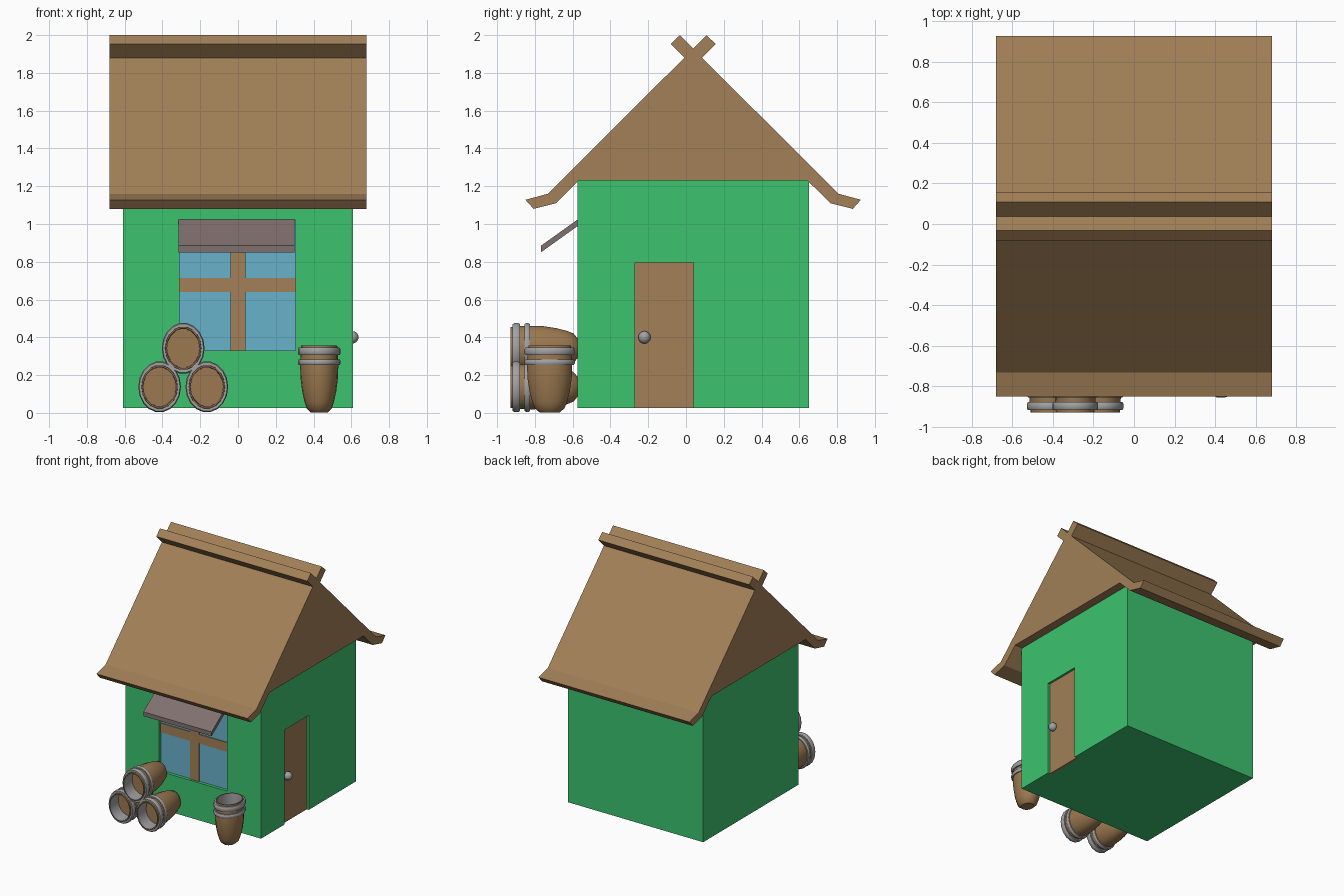
import bpy, bmesh, math
from mathutils import Matrix, Vector

if "Cube" in bpy.data.objects:
    bpy.data.objects.remove(bpy.data.objects["Cube"])


def material(name, r, g, b):
    m = bpy.data.materials.new(name)
    m.use_nodes = True
    m.diffuse_color = (r, g, b, 1)
    m.node_tree.nodes["Principled BSDF"].inputs["Base Color"].default_value = (r, g, b, 1)
    return m


GREEN = material("wall green", 0.045, 0.55, 0.156)
TAN = material("timber tan", 0.36, 0.215, 0.095)
GLASS = material("window blue", 0.141, 0.445, 0.597)
SLATE = material("awning grey brown", 0.215, 0.165, 0.16)
WOOD = material("barrel brown", 0.33, 0.19, 0.08)
METAL = material("metal grey", 0.36, 0.36, 0.37)


def finish(name, bm, *mats):
    bmesh.ops.recalc_face_normals(bm, faces=bm.faces)
    mesh = bpy.data.meshes.new(name)
    bm.to_mesh(mesh)
    bm.free()
    for m in mats:
        mesh.materials.append(m)
    ob = bpy.data.objects.new(name, mesh)
    bpy.context.collection.objects.link(ob)
    return ob


def box(name, lo, hi, mat):
    lo, hi = Vector(lo), Vector(hi)
    bm = bmesh.new()
    bmesh.ops.create_cube(bm, size=1, matrix=Matrix.Translation((lo + hi) / 2)
                          @ Matrix.Diagonal((*(hi - lo), 1)))
    return finish(name, bm, mat)


def prism(name, outline, x0, x1, mat):
    """Extrude a (y, z) outline along x."""
    bm = bmesh.new()
    face = bm.faces.new([bm.verts.new((x0, y, z)) for y, z in outline])
    out = bmesh.ops.extrude_face_region(bm, geom=[face])["geom"]
    bmesh.ops.translate(bm, vec=(x1 - x0, 0, 0),
                        verts=[v for v in out if isinstance(v, bmesh.types.BMVert)])
    return finish(name, bm, mat)


def smooth(ob, angle=35):
    bpy.ops.object.select_all(action="DESELECT")
    ob.select_set(True)
    bpy.context.view_layer.objects.active = ob
    bpy.ops.object.shade_smooth_by_angle(angle=math.radians(angle))


def lathe(bm, profile, sides=18, closed=False, mat=0, inner_from=None):
    """Revolve an (r, z) profile; the step inner_from gets the metal colour."""
    rings = []
    for r, z in profile:
        rings.append([bm.verts.new((r * math.cos(a), 1.2 * r * math.sin(a), z))
                      for a in (2 * math.pi * i / sides for i in range(sides))])
    if closed:
        rings.append(rings[0])
    for k, (a, b) in enumerate(zip(rings, rings[1:])):
        for i in range(sides):
            j = (i + 1) % sides
            f = bm.faces.new((a[i], a[j], b[j], b[i]))
            f.material_index = 1 if k == inner_from else mat


# Walls with shallow recesses for the window and the door
walls = box("walls", (-0.61, -0.575, 0.025), (0.61, 0.65, 1.23), GREEN)
cutters = [
    box("window_cutter", (-0.31, -0.7, 0.33), (0.305, -0.545, 1.02), GREEN),
    box("door_cutter", (0.585, -0.27, -0.1), (0.7, 0.04, 0.795), GREEN),
]
bpy.context.view_layer.objects.active = walls
for cutter in cutters:
    mod = walls.modifiers.new("recess", "BOOLEAN")
    mod.operation, mod.solver, mod.object = "DIFFERENCE", "EXACT", cutter
    bpy.ops.object.modifier_apply(modifier=mod.name)
for cutter in cutters:
    bpy.data.objects.remove(cutter)

# Window and its crossed bars
box("window_glass", (-0.31, -0.55, 0.33), (0.305, -0.54, 1.02), GLASS)
box("window_upright", (-0.04, -0.558, 0.33), (0.04, -0.545, 1.02), TAN)
box("window_crossbar", (-0.31, -0.557, 0.64), (0.305, -0.545, 0.715), TAN)

# Door and knob
box("door", (0.57, -0.27, 0.025), (0.592, 0.04, 0.795), TAN)
bm = bmesh.new()
bmesh.ops.create_uvsphere(bm, u_segments=16, v_segments=10, radius=0.033,
                          matrix=Matrix.Translation((0.605, -0.22, 0.4)))
smooth(finish("door_knob", bm, METAL))

# Awning over the window
prism("awning", [(-0.572, 1.025), (-0.768, 0.885), (-0.768, 0.85), (-0.572, 0.99)],
      -0.315, 0.3, SLATE)

# Roof: one half outline mirrored about the ridge, boards crossing at the top
RIDGE = 0.038
half = [(0, 1.93), (0.07, 2.0), (0.119, 1.953), (0.047, 1.88), (0.77, 1.16),
        (0.888, 1.128), (0.845, 1.08), (0.727, 1.11), (0.605, 1.23)]
outline = [(RIDGE + y, z) for y, z in half]
outline += [(RIDGE - y, z) for y, z in reversed(half[1:])]
prism("roof", outline, -0.68, 0.68, TAN)

# Barrels: hollow oval body with two hoops near the open end
BODY = [(0, 0), (0.045, 0), (0.066, 0.02), (0.078, 0.055), (0.09, 0.11), (0.099, 0.18),
        (0.101, 0.24), (0.099, 0.31), (0.095, 0.355), (0.088, 0.355), (0.086, 0.25), (0, 0.25)]


def barrel(name, location, lying=False):
    bm = bmesh.new()
    lathe(bm, BODY, inner_from=9)
    for low, high in ((0.25, 0.28), (0.303, 0.343)):
        lathe(bm, [(0.094, low), (0.108, low), (0.113, low + 0.01),
                   (0.113, high - 0.01), (0.108, high), (0.094, high)],
              closed=True, mat=1)
    bmesh.ops.remove_doubles(bm, verts=bm.verts, dist=0.0001)
    ob = finish(name, bm, WOOD, METAL)
    ob.location = location
    if lying:
        ob.rotation_euler.x = math.pi / 2
    smooth(ob)


barrel("standing_barrel", (0.43, -0.722, 0.003))
for name, x, z in (("lower_right_barrel", -0.415, 0.138),
                   ("lower_left_barrel", -0.165, 0.138),
                   ("upper_barrel", -0.29, 0.342)):
    barrel(name, (x, -0.575, z), lying=True)
